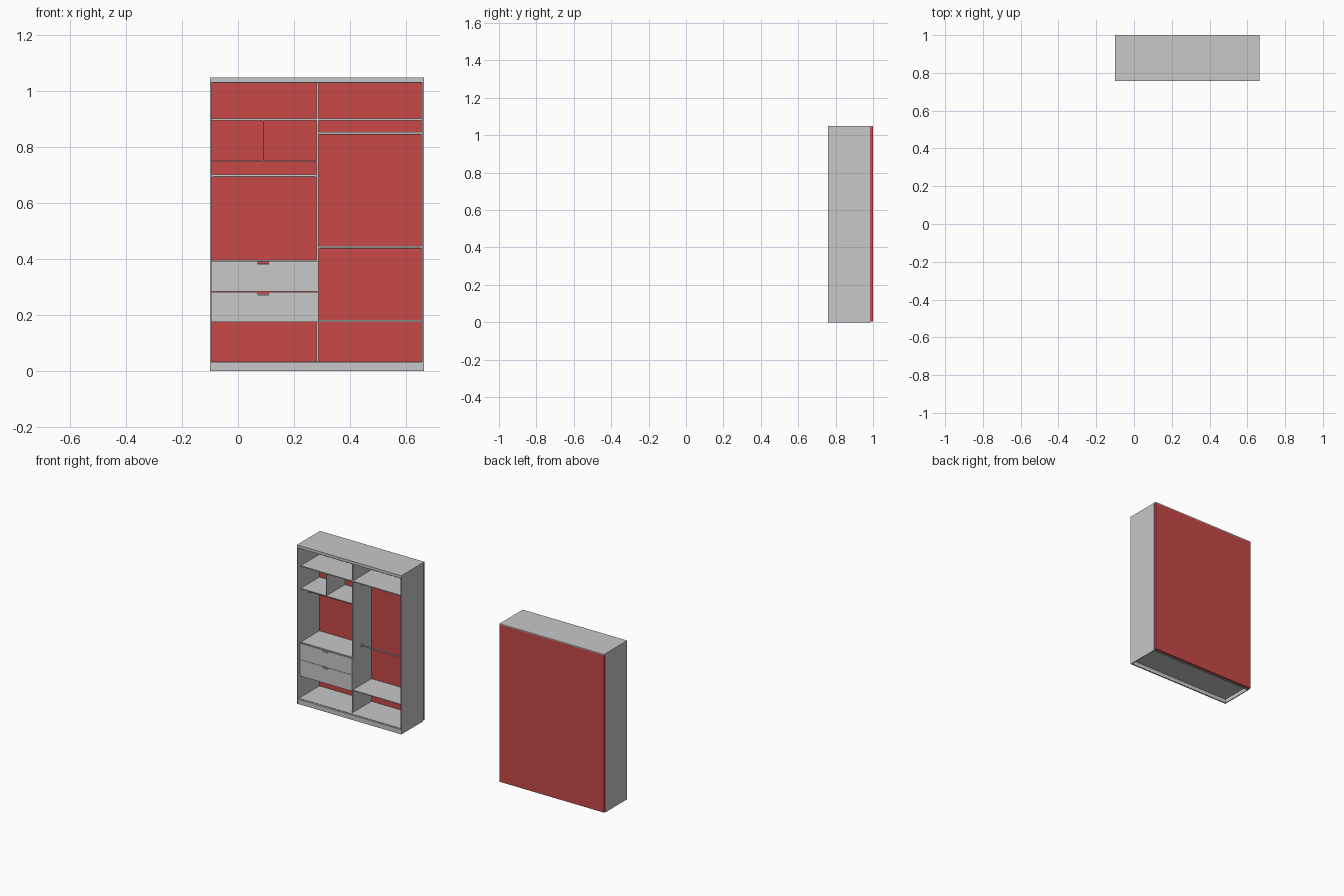
import bpy, bmesh, math

if "Cube" in bpy.data.objects:
    bpy.data.objects.remove(bpy.data.objects["Cube"])


def material(name, rgb):
    m = bpy.data.materials.new(name)
    m.diffuse_color = (*rgb, 1)
    m.use_nodes = True
    m.node_tree.nodes["Principled BSDF"].inputs["Base Color"].default_value = m.diffuse_color
    return m


GREY = material("light grey board", (0.58, 0.58, 0.58))
RED = material("red back board", (0.58, 0.065, 0.065))


def finish(name, bm, mat):
    bmesh.ops.recalc_face_normals(bm, faces=bm.faces)
    me = bpy.data.meshes.new(name)
    bm.to_mesh(me)
    bm.free()
    me.materials.append(mat)
    ob = bpy.data.objects.new(name, me)
    bpy.context.collection.objects.link(ob)
    return ob


def box(name, x, y, z, mat=GREY):
    """Board given as (min, max) on each axis."""
    bm = bmesh.new()
    bmesh.ops.create_cube(bm, size=1)
    for v in bm.verts:
        for i, (a, b) in enumerate((x, y, z)):
            v.co[i] = a if v.co[i] < 0 else b
    return finish(name, bm, mat)


def extruded(name, points, y0, y1):
    """Outline in x/z extruded along y."""
    bm = bmesh.new()
    f = bm.faces.new([bm.verts.new((px, y0, pz)) for px, pz in points])
    r = bmesh.ops.extrude_face_region(bm, geom=[f])
    for g in r["geom"]:
        if isinstance(g, bmesh.types.BMVert):
            g.co.y = y1
    return finish(name, bm, GREY)


def rod(name, x0, x1, z):
    """Hanging rail with an end bracket at each side."""
    bpy.ops.mesh.primitive_cylinder_add(
        vertices=16, radius=0.0045, depth=x1 - x0,
        location=((x0 + x1) / 2, 0.88, z), rotation=(0, math.pi / 2, 0))
    ob = bpy.context.object
    ob.name = name
    ob.data.materials.append(GREY)
    bpy.ops.object.shade_smooth_by_angle()
    for side, a in (("left", x0), ("right", x1 - 0.004)):
        box(f"{name}_{side}_bracket", (a, a + 0.004), (0.873, 0.887), (z - 0.007, z + 0.006))


L, R = -0.1, 0.664            # outer width
F, B = 0.758, 0.985           # front edge, front of back board
S = 0.79                      # setback of the interior fittings
T = 0.006                     # board thickness
DL, DR = 0.28, 0.287          # central divider
left, right = (L + T, DL), (DR, R - T)
inside = (L + T, R - T)
depth = (S, B)

# carcass
box("left_side", (L, L + T), (F, B), (0, 1.044))
box("right_side", (R - T, R), (F, B), (0, 1.044))
box("back_board", (L + 0.001, R - 0.001), (B, 1.0), (0.004, 1.044), RED)
box("top_board", (L, R), (F, 1.0), (1.044, 1.05))
box("top_fascia", inside, (F, F + T), (1.032, 1.044))
box("ceiling_board", inside, (F + T, B), (1.03, 1.036))
box("floor_board", inside, (F, B), (0.026, 0.032))
box("plinth_front", inside, (F + 0.001, F + 0.009), (0, 0.026))
box("plinth_back", inside, (B - 0.008, B), (0, 0.026))
box("door_track", inside, (0.768, 0.772), (0.032, 0.034))
box("divider", (DL, DR), depth, (0.032, 1.03))

# shelves
for name, span, z, t in (
        ("upper_left_shelf", left, 0.902, T), ("upper_right_shelf", right, 0.902, T),
        ("cubby_shelf", left, 0.752, 0.004), ("drawer_top_shelf", left, 0.397, T),
        ("drawer_base_shelf", left, 0.182, T), ("lower_right_shelf", right, 0.182, T)):
    box(name, span, depth, (z - t, z))
box("cubby_divider", (0.089, 0.093), depth, (0.752, 0.896))

# hanging rails
rod("left_rail", *left, 0.698)
rod("upper_right_rail", *right, 0.85)
rod("lower_right_rail", *right, 0.443)

# drawers: notched fronts with open boxes behind
for name, z0, z1 in (("lower_drawer", 0.175, 0.282), ("upper_drawer", 0.2835, 0.391)):
    x0, x1, n0, n1 = L + T, DR, 0.07, 0.11
    extruded(name + "_front", [
        (x0, z0), (x1, z0), (x1, z1), (n1, z1), (n1 - 0.002, z1 - 0.011),
        (n0 + 0.002, z1 - 0.011), (n0, z1), (x0, z1)], S - T, S - 0.0005)
    a, b, zb, zt = x0 + 0.005, DL - 0.005, z0 + 0.009, z1 - 0.006
    box(name + "_base", (a, b), (S + 0.002, 0.97), (zb, zb + 0.004))
    for part, x, y in (("left", (a, a + 0.005), (S + 0.002, 0.97)),
                       ("right", (b - 0.005, b), (S + 0.002, 0.97)),
                       ("inner_front", (a, b), (S + 0.001, S + 0.006)),
                       ("rear", (a, b), (0.965, 0.97))):
        box(f"{name}_{part}", x, y, (zb, zt))
